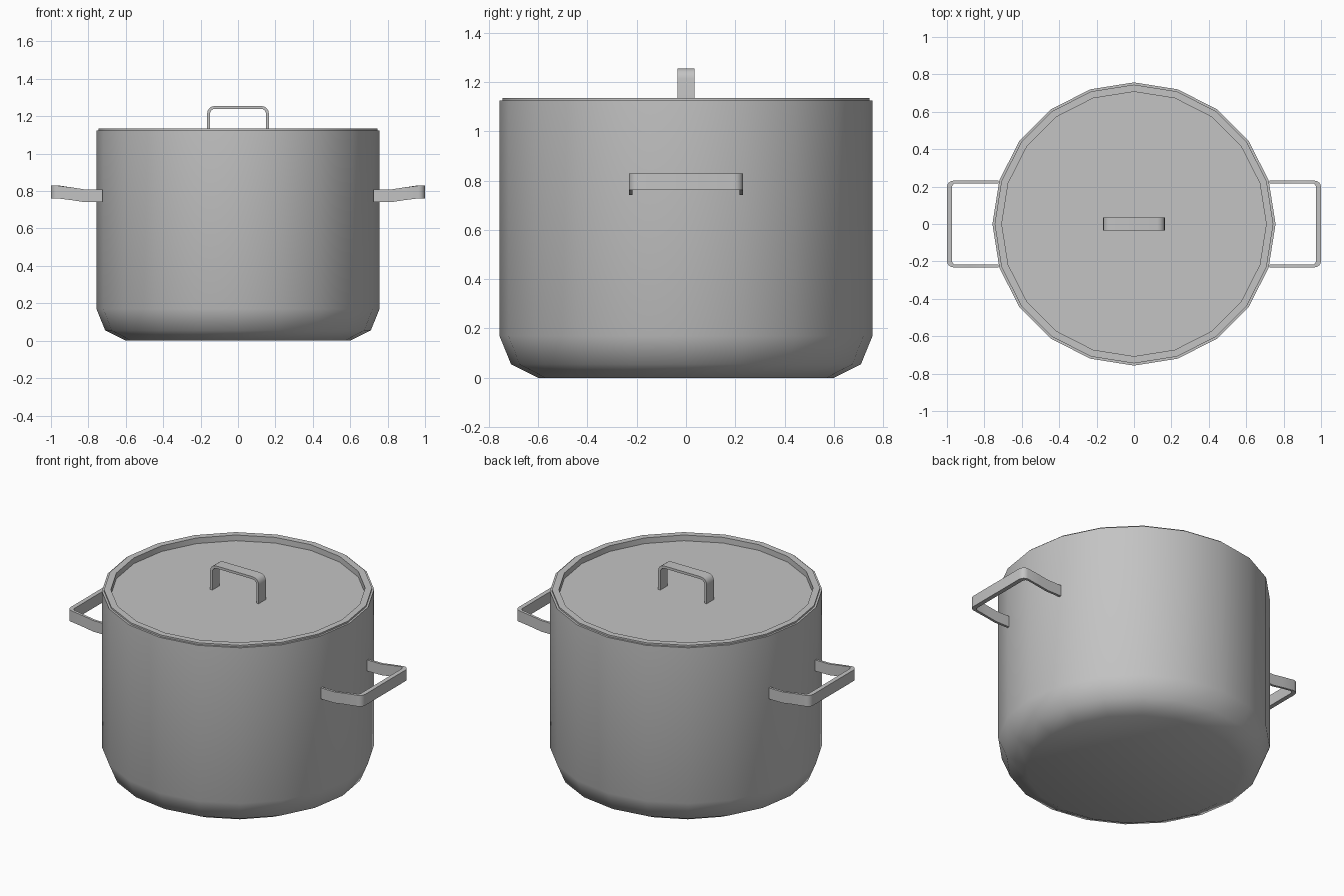
import bpy, bmesh, math
from mathutils import Vector

cube = bpy.data.objects.get("Cube")
if cube:
    bpy.data.objects.remove(cube, do_unlink=True)

SIDES = 20

steel = bpy.data.materials.new("grey_steel")
steel.use_nodes = True
COLOUR = (0.55, 0.55, 0.55, 1)
steel.diffuse_color = COLOUR
steel.node_tree.nodes["Principled BSDF"].inputs["Base Color"].default_value = COLOUR


def finish(name, bm, angle):
    """Turn a bmesh into a smooth shaded object that keeps its hard edges."""
    bmesh.ops.recalc_face_normals(bm, faces=bm.faces)
    mesh = bpy.data.meshes.new(name)
    bm.to_mesh(mesh)
    bm.free()
    mesh.materials.append(steel)
    obj = bpy.data.objects.new(name, mesh)
    bpy.context.collection.objects.link(obj)
    bpy.ops.object.select_all(action="DESELECT")
    obj.select_set(True)
    bpy.context.view_layer.objects.active = obj
    bpy.ops.object.shade_smooth_by_angle(angle=math.radians(angle))
    return obj


def lathe(name, profile):
    """Spin a (radius, height) profile, capping both of its ends."""
    bm = bmesh.new()
    rings = []
    for r, z in profile:
        turn = [math.tau * i / SIDES for i in range(SIDES)]
        rings.append([bm.verts.new((r * math.cos(a), r * math.sin(a), z)) for a in turn])
    for low, high in zip(rings, rings[1:]):
        for i in range(SIDES):
            j = (i + 1) % SIDES
            bm.faces.new((low[i], low[j], high[j], high[i]))
    bm.faces.new(rings[0])
    bm.faces.new(rings[-1])
    return finish(name, bm, 45)


def u_path(half, reach, radius, stops):
    """U shape: straight legs at the stops, then rounded corners."""
    side = [(half, s) for s in stops]
    for k in range(5):
        a = math.radians(22.5 * k)
        side.append((half - radius + radius * math.cos(a),
                     reach - radius + radius * math.sin(a)))
    return side + [(-u, v) for u, v in reversed(side)]


def strap_handle(name, outer, inner, width, place):
    """Flat strap between two U paths; place maps (across, along, width)."""
    bm = bmesh.new()
    sections = []
    for o, i in zip(outer, inner):
        corners = ((o, -1), (o, 1), (i, 1), (i, -1))
        sections.append([bm.verts.new(place(p[0], p[1], s * width / 2)) for p, s in corners])
    for a, b in zip(sections, sections[1:]):
        for k in range(4):
            m = (k + 1) % 4
            bm.faces.new((a[k], a[m], b[m], b[k]))
    bm.faces.new(sections[0])
    bm.faces.new(sections[-1])
    return finish(name, bm, 30)


# Pot: rounded foot, straight wall, rim and hollow inside
lathe("pot_body", [(0.6, 0), (0.71, 0.055), (0.757, 0.17), (0.757, 1.125),
                   (0.72, 1.125), (0.72, 0.18), (0.67, 0.08), (0.58, 0.03)])

# Lid: flat raised ring around a sunken plate
lathe("lid", [(0.715, 1.08), (0.715, 1.12), (0.745, 1.12), (0.745, 1.135),
              (0.707, 1.135), (0.707, 1.1)])

# Lid handle: upright strap
strap_handle("lid_handle",
             u_path(0.165, 0.155, 0.04, [0]),
             u_path(0.15, 0.14, 0.028, [0]),
             0.07, lambda u, v, w: Vector((u, w, 1.1 + v)))


# Side handles: straps that rise slightly away from the pot
def lift(x):
    t = min(max((x - 0.82) / 0.13, 0), 1)
    return 0.775 + 0.02 * t


for name, sign in (("left_handle", 1), ("right_handle", -1)):
    strap_handle(name,
                 u_path(0.232, 1.0, 0.035, [0.725, 0.82, 0.88]),
                 u_path(0.217, 0.973, 0.02, [0.725, 0.82, 0.88]),
                 0.068, lambda u, v, w: Vector((sign * v, u, lift(v) + w)))
